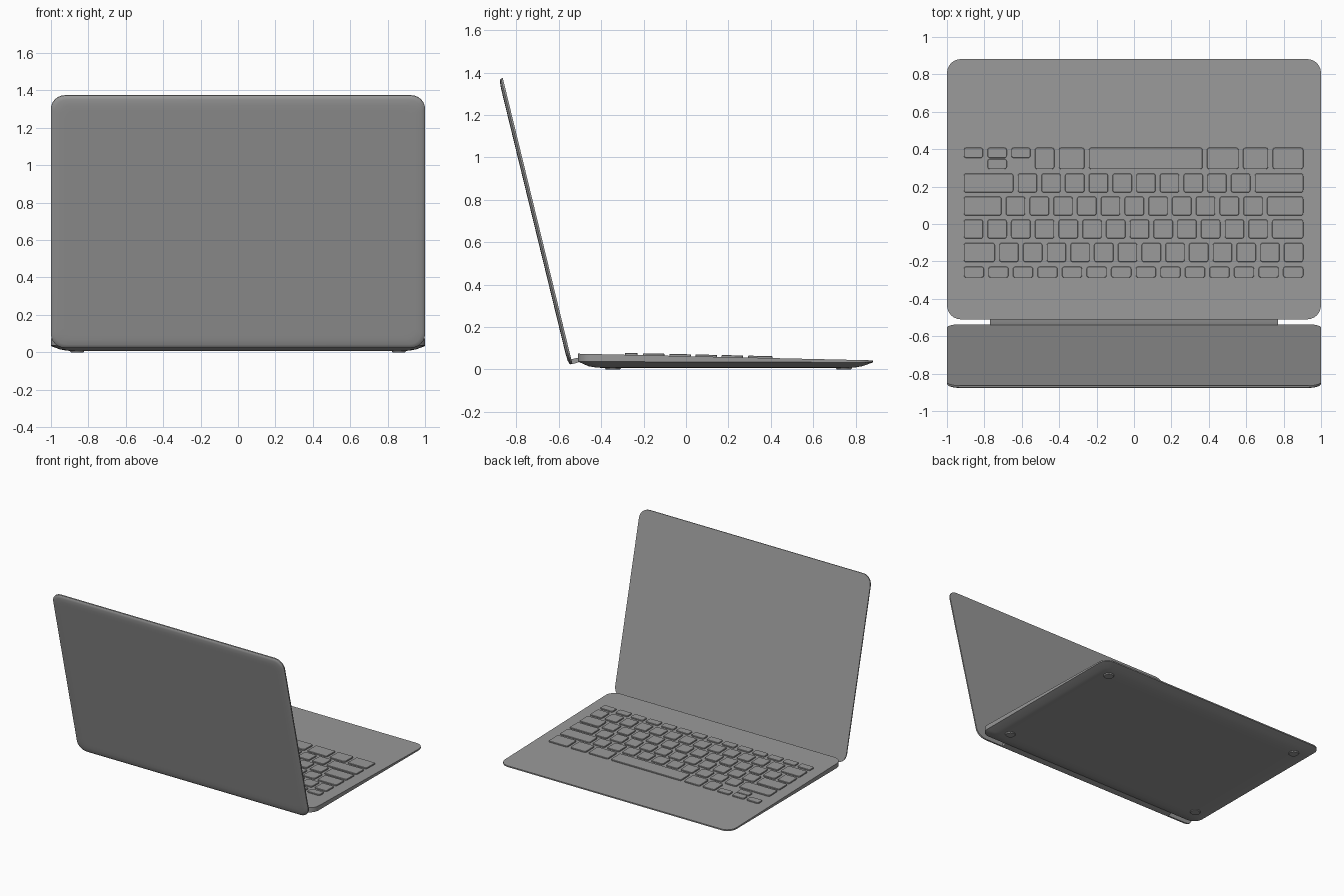
import bpy, bmesh, math
from mathutils import Matrix, Vector

if "Cube" in bpy.data.objects:
    bpy.data.objects.remove(bpy.data.objects["Cube"])

# Dark grey casing
mat = bpy.data.materials.new("dark_grey")
mat.diffuse_color = (0.32, 0.32, 0.32, 1)
mat.use_nodes = True
mat.node_tree.nodes["Principled BSDF"].inputs["Base Color"].default_value = mat.diffuse_color


def ring(cx, cy, hx, hy, r, n=6):
    """Rounded rectangle outline, counter-clockwise."""
    pts = []
    for i, (sx, sy) in enumerate([(1, 1), (-1, 1), (-1, -1), (1, -1)]):
        for k in range(n + 1):
            a = math.pi / 2 * (i + k / n)
            pts.append((cx + sx * (hx - r) + r * math.cos(a),
                        cy + sy * (hy - r) + r * math.sin(a)))
    return pts


def loft(bm, rings):
    """Skin a stack of equal rings and cap both ends."""
    vs = [[bm.verts.new(p) for p in r] for r in rings]
    for a, b in zip(vs, vs[1:]):
        for i in range(len(a)):
            j = (i + 1) % len(a)
            bm.faces.new((a[i], a[j], b[j], b[i]))
    bm.faces.new(vs[0][::-1])
    bm.faces.new(vs[-1])


def finish(bm, name, angle=30):
    bmesh.ops.recalc_face_normals(bm, faces=bm.faces)
    me = bpy.data.meshes.new(name)
    bm.to_mesh(me)
    bm.free()
    me.materials.append(mat)
    ob = bpy.data.objects.new(name, me)
    bpy.context.collection.objects.link(ob)
    bpy.ops.object.select_all(action='DESELECT')
    ob.select_set(True)
    bpy.context.view_layer.objects.active = ob
    bpy.ops.object.shade_smooth_by_angle(angle=math.radians(angle))
    return ob


def deck_z(y):
    """Height of the sloping top deck."""
    return 0.074 - (y + 0.51) * 0.0225


# Base: wedge with a tucked-in underside
CY, HY = 0.186, 0.696
bm = bmesh.new()
levels = [(0.16, lambda y: 0.006), (0.13, lambda y: 0.006),
          (0.085, lambda y: 0.009), (0.05, lambda y: 0.015),
          (0.0, lambda y: 0.037 - (y + 0.51) * 0.003), (0.0, deck_z)]
rings = []
for inset, zf in levels:
    pts = ring(0, CY, 1 - inset, HY - inset, max(0.075 - inset * 0.3, 0.03))
    rings.append([(x, y, zf(y)) for x, y in pts])
loft(bm, rings)
finish(bm, "base")

# Feet
bm = bmesh.new()
for x in (-0.86, 0.86):
    for y in (-0.345, 0.745):
        bmesh.ops.create_cone(bm, cap_ends=True, segments=24, radius1=0.034,
                              radius2=0.041, depth=0.012,
                              matrix=Matrix.Translation((x, y, 0.006)))
finish(bm, "feet")

# Keys: relative widths per row, starting at -x
U = 23.7
rows = [
    (0.293, 0.408, [U, U, U, U, 30, 118, 36, 29.5, 35]),
    (0.168, 0.270, [54] + [U] * 10 + [53]),
    (0.045, 0.147, [42] + [U] * 11 + [40.5]),
    (-0.078, 0.024, [U] * 13 + [35.5]),
    (-0.203, -0.101, [35.5] + [U] * 13),
    (-0.287, -0.228, [24.5] * 14),
]
GAP, X0, X1 = 0.024, -0.91, 0.905
bm = bmesh.new()


def key(x0, x1, y0, y1):
    rs = []
    for inset, h in ((0, -0.004), (0, 0.007), (0.002, 0.009)):
        pts = ring((x0 + x1) / 2, (y0 + y1) / 2, (x1 - x0) / 2 - inset,
                   (y1 - y0) / 2 - inset, 0.013 - inset, 4)
        rs.append([(x, y, deck_z(y) + h) for x, y in pts])
    loft(bm, rs)


for r, (y0, y1, widths) in enumerate(rows):
    s = (X1 - X0 + GAP) / sum(widths)
    x = X0
    for i, w in enumerate(widths):
        a, b = x, x + w * s - GAP
        x += w * s
        mid = (y0 + y1) / 2
        if r == 0 and i < 3:          # arrow cluster, half-height keys
            key(a, b, mid + 0.003, y1)
            if i == 1:
                key(a, b, y0, mid - 0.003)
        else:
            key(a, b, y0, y1)
finish(bm, "keys")

# Lid: built flat from its lower edge, then leaned back
L = 1.388
bm = bmesh.new()
rings = []
for inset, d in ((0.0, 0.0), (0.0, 0.009), (0.005, 0.014),
                 (0.02, 0.018), (0.05, 0.020), (0.08, 0.020)):
    pts = ring(0, L / 2, 1 - inset, L / 2 - inset, 0.075 - inset * 0.4)
    rings.append([(x, y, -d) for x, y in pts])
loft(bm, rings)
lean = math.atan2(0.328, 1.347)
up = Vector((0, -math.sin(lean), math.cos(lean)))
out = Vector((0, math.cos(lean), math.sin(lean)))
M = Matrix(((1, 0, 0, 0), (0, up.y, out.y, -0.536),
            (0, up.z, out.z, 0.026), (0, 0, 0, 1)))
bm.transform(M)
finish(bm, "lid")

# Hinge bar
bm = bmesh.new()
prof = [(-0.548, 0.030), (-0.540, 0.025), (-0.525, 0.028), (-0.500, 0.036),
        (-0.500, 0.056), (-0.525, 0.052), (-0.545, 0.045)]
loft(bm, [[(x, y, z) for y, z in prof] for x in (-0.77, 0.77)])
finish(bm, "hinge")
